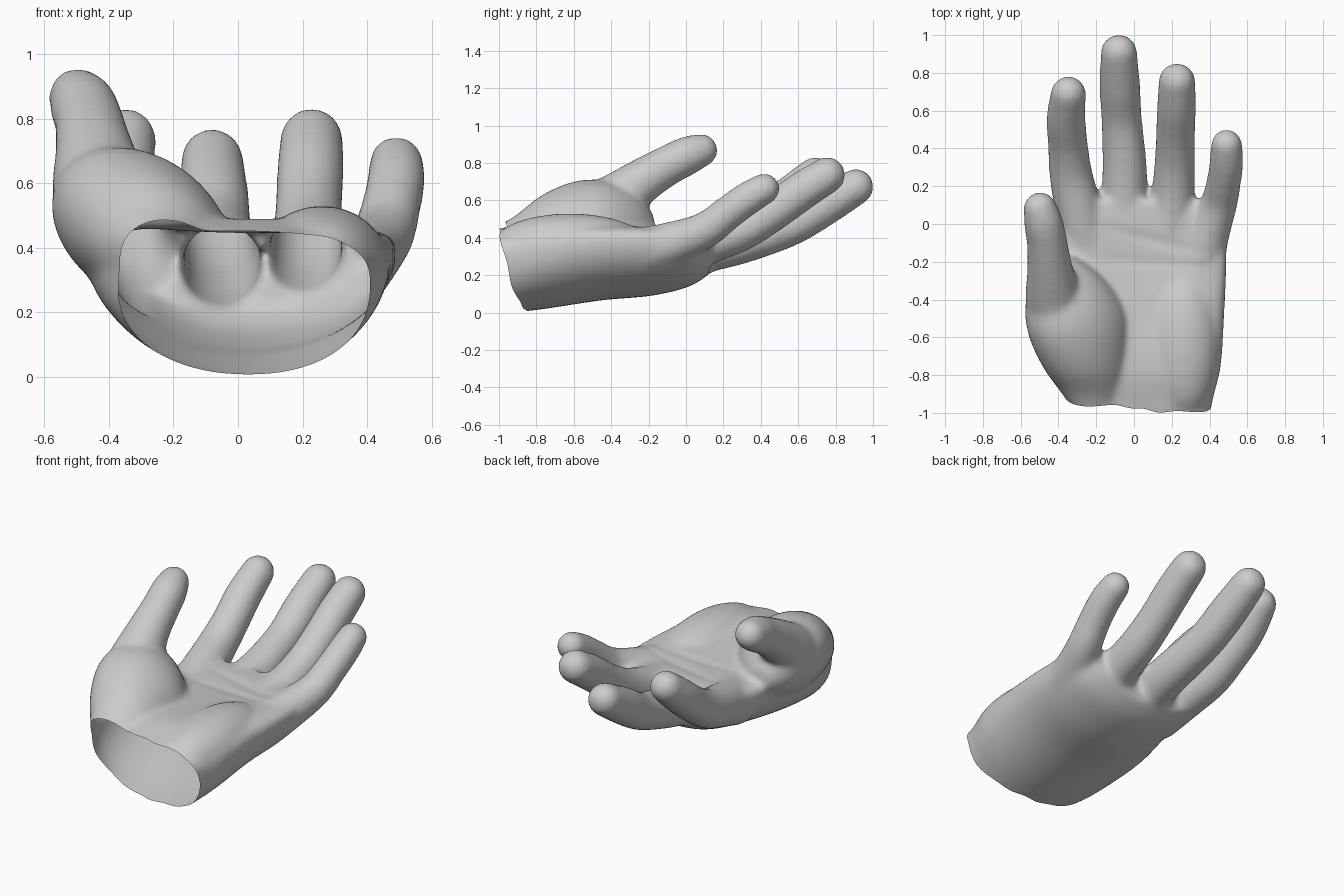
import bpy, bmesh, math
from mathutils import Vector

if "Cube" in bpy.data.objects:
    bpy.data.objects.remove(bpy.data.objects["Cube"])

SIDES = 32
bm = bmesh.new()


def loft(rings):
    """Skin a list of equal point rings and close both ends."""
    vs = [[bm.verts.new(p) for p in r] for r in rings]
    n = len(vs[0])
    for a, b in zip(vs, vs[1:]):
        for i in range(n):
            j = (i + 1) % n
            bm.faces.new((a[i], a[j], b[j], b[i]))
    bm.faces.new(vs[0][::-1])
    bm.faces.new(vs[-1])


def spline(keys, steps=6):
    """Catmull-Rom interpolation of equal-length tuples."""
    k = [keys[0]] + list(keys) + [keys[-1]]
    out = []
    for a, b, c, d in zip(k, k[1:], k[2:], k[3:]):
        for s in range(steps):
            t = s / steps
            out.append(tuple(0.5 * (2 * q + (r - p) * t + (2 * p - 5 * q + 4 * r - u) * t * t
                                    + (3 * q - p - 3 * r + u) * t ** 3)
                             for p, q, r, u in zip(a, b, c, d)))
    out.append(tuple(keys[-1]))
    return out


def digit(keys):
    """Round tapering tube through (x, y, z, radius) with a domed tip."""
    pts = spline(keys)
    rings = []

    def ring(c, t, r):
        side = t.cross(Vector((0, 0, 1))).normalized()
        up = side.cross(t)
        rings.append([c + r * (math.cos(w) * side + math.sin(w) * up)
                      for w in (2 * math.pi * i / SIDES for i in range(SIDES))])

    for i, p in enumerate(pts):
        t = (Vector(pts[min(i + 1, len(pts) - 1)][:3]) - Vector(pts[max(i - 1, 0)][:3])).normalized()
        ring(Vector(p[:3]), t, p[3])
    c, r = Vector(pts[-1][:3]), pts[-1][3]
    for k in range(1, 8):
        w = k / 8 * math.pi / 2
        ring(c + t * r * math.sin(w), t, r * math.cos(w))
    loft(rings)


# palm: (y, left, right, bottom, widest height, top, edge lift)
rings = []
for y, xl, xr, zb, zw, zt, lift in spline([
        (-1.15, -0.28, 0.38, -0.02, 0.30, 0.41, 0.00),
        (-0.92, -0.36, 0.42, 0.00, 0.31, 0.465, 0.00),
        (-0.75, -0.43, 0.46, 0.02, 0.32, 0.49, 0.02),
        (-0.45, -0.47, 0.48, 0.065, 0.34, 0.47, 0.04),
        (-0.18, -0.42, 0.49, 0.09, 0.34, 0.45, 0.05),
        (0.02, -0.39, 0.475, 0.14, 0.35, 0.455, 0.04),
        (0.13, -0.37, 0.38, 0.21, 0.36, 0.45, 0.02)]):
    ring = []
    for i in range(48):
        w = -2 * math.pi * i / 48
        cx, cz = math.cos(w), math.sin(w)
        e = 0.75 if cz > 0 else 0.92
        u = math.copysign(abs(cx) ** e, cx)
        v = math.copysign(abs(cz) ** e, cz)
        ring.append(((xl + xr) / 2 + u * (xr - xl) / 2, y,
                     zw + v * ((zt - zw) if cz > 0 else (zw - zb)) + lift * u * u))
    rings.append(ring)
loft(rings)

# thumb mound: slanted ovals (y, centre x, centre z, long radius, short radius)
rings = []
ca, sa = math.cos(math.radians(35)), math.sin(math.radians(35))
for y, x, z, a, b in spline([
        (-1.10, -0.14, 0.31, 0.13, 0.10), (-0.93, -0.20, 0.36, 0.17, 0.135),
        (-0.78, -0.25, 0.42, 0.235, 0.185), (-0.62, -0.285, 0.455, 0.285, 0.215),
        (-0.48, -0.305, 0.465, 0.295, 0.22), (-0.36, -0.33, 0.47, 0.25, 0.195),
        (-0.25, -0.36, 0.47, 0.17, 0.14), (-0.17, -0.38, 0.46, 0.06, 0.06)]):
    ring = []
    for i in range(SIDES):
        w = 2 * math.pi * i / SIDES
        p, q = a * math.cos(w), b * math.sin(w)
        ring.append((x + p * ca + q * sa, y, z - p * sa + q * ca))
    rings.append(ring)
loft(rings)

# heel of the hand
res = bmesh.ops.create_uvsphere(bm, u_segments=32, v_segments=20, radius=1)
for v in res["verts"]:
    v.co = Vector((0.26 + 0.20 * v.co.x, -0.62 + 0.42 * v.co.y, 0.36 + 0.17 * v.co.z))

# thumb
digit([(-0.36, -0.60, 0.45, 0.17), (-0.42, -0.42, 0.565, 0.155), (-0.445, -0.24, 0.70, 0.122),
       (-0.46, -0.10, 0.785, 0.108), (-0.48, 0.01, 0.84, 0.104), (-0.497, 0.08, 0.867, 0.090)])
# index finger
digit([(-0.25, -0.12, 0.32, 0.14), (-0.30, 0.10, 0.385, 0.124), (-0.335, 0.27, 0.44, 0.114),
       (-0.35, 0.42, 0.525, 0.106), (-0.36, 0.56, 0.63, 0.104), (-0.347, 0.69, 0.738, 0.094)])
# middle finger
digit([(-0.05, -0.08, 0.30, 0.13), (-0.05, 0.15, 0.345, 0.122), (-0.05, 0.32, 0.385, 0.117),
       (-0.065, 0.55, 0.46, 0.108), (-0.075, 0.73, 0.565, 0.108), (-0.08, 0.908, 0.672, 0.097)])
# ring finger
digit([(0.18, -0.10, 0.32, 0.13), (0.205, 0.12, 0.375, 0.115), (0.215, 0.30, 0.44, 0.109),
       (0.22, 0.46, 0.535, 0.104), (0.225, 0.62, 0.65, 0.104), (0.228, 0.755, 0.735, 0.098)])
# little finger
digit([(0.34, -0.22, 0.33, 0.13), (0.40, -0.03, 0.385, 0.112), (0.45, 0.11, 0.445, 0.098),
       (0.475, 0.22, 0.53, 0.092), (0.49, 0.33, 0.61, 0.090), (0.49, 0.418, 0.662, 0.084)])

bmesh.ops.recalc_face_normals(bm, faces=bm.faces)
blank_mesh = bpy.data.meshes.new("hand_blank")
bm.to_mesh(blank_mesh)
bm.free()
blank = bpy.data.objects.new("hand_blank", blank_mesh)
bpy.context.collection.objects.link(blank)

# fuse all parts into one soft skin
rm = blank.modifiers.new("fuse", "REMESH")
rm.mode, rm.voxel_size = "VOXEL", 0.015
sm = blank.modifiers.new("soften", "SMOOTH")
sm.factor, sm.iterations = 0.5, 20
dg = bpy.context.evaluated_depsgraph_get()
mesh = bpy.data.meshes.new_from_object(blank.evaluated_get(dg))
mesh.name = "hand_shell"
bpy.data.objects.remove(blank)

# slice the wrist open and press in faint palm creases
bm = bmesh.new()
bm.from_mesh(mesh)
n = Vector((0.10, 1.0, 0.29))
bmesh.ops.bisect_plane(bm, geom=bm.verts[:] + bm.edges[:] + bm.faces[:],
                       plane_co=Vector((0, -0.845, 0)), plane_no=n, clear_inner=True)
bm.normal_update()
for v in bm.verts:
    x, y, z = v.co
    if v.normal.z > 0.5 and z < 0.6:
        fade = max(0, 1 - ((x - 0.08) / 0.34) ** 2)
        for line in (-0.20 - 0.06 * x, -0.06 - 0.25 * x):
            v.co.z -= 0.006 * fade * math.exp(-((y - line) / 0.03) ** 2)
    # slightly uneven wrist edge
    d = n.dot(v.co) + 0.845
    if d < 0.08:
        a = math.atan2(z - 0.24, x - 0.03)
        v.co.y += (1 - d / 0.08) * 0.005 * (math.sin(4 * a) + math.sin(9 * a + 1))
bm.to_mesh(mesh)
bm.free()

hand = bpy.data.objects.new("hand_shell", mesh)
bpy.context.collection.objects.link(hand)
skin = bpy.data.materials.new("plain grey")
skin.diffuse_color = (0.6, 0.6, 0.6, 1)
skin.use_nodes = True
skin.node_tree.nodes["Principled BSDF"].inputs["Base Color"].default_value = skin.diffuse_color
mesh.materials.clear()
mesh.materials.append(skin)
mesh.shade_smooth()
